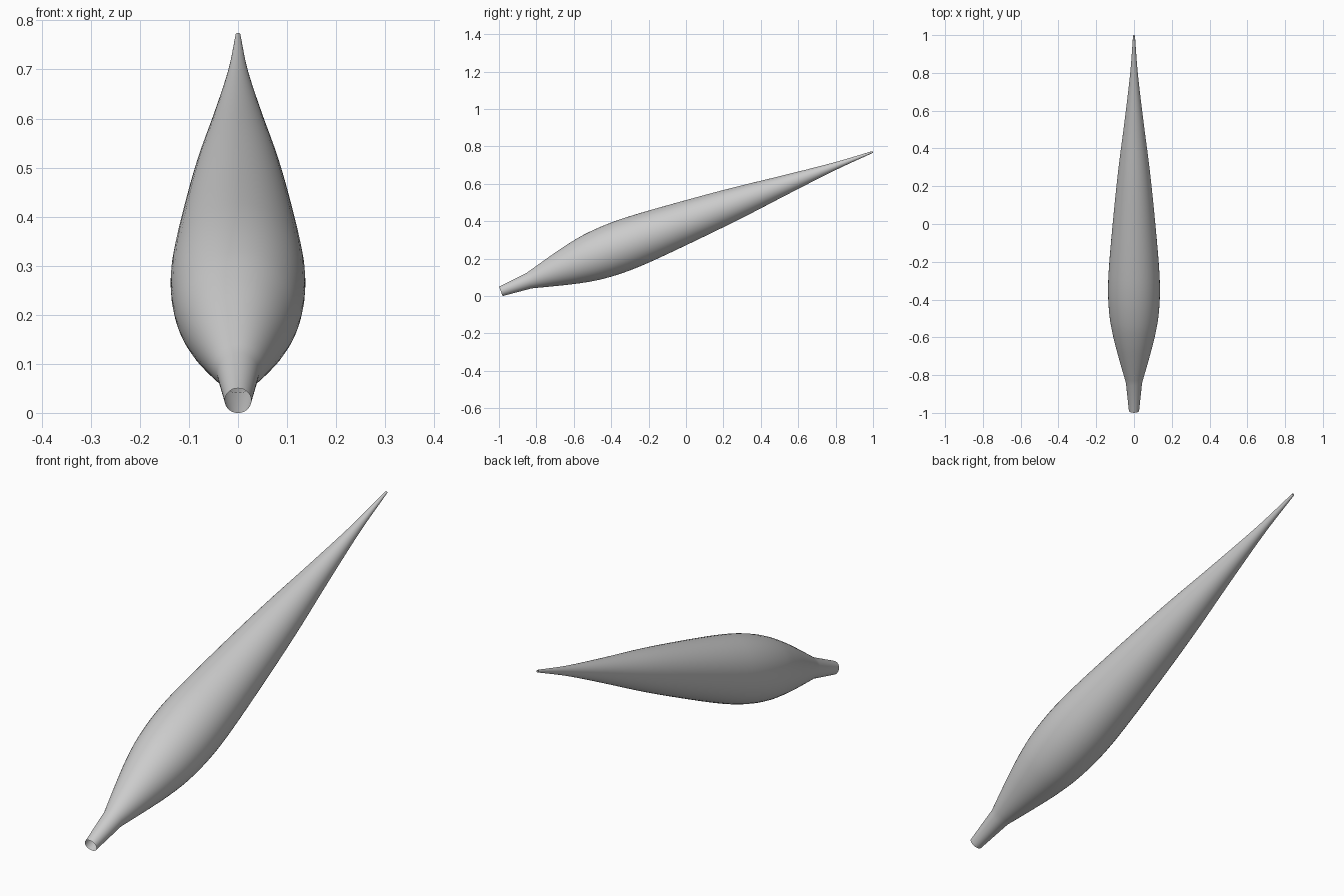
import bpy
import bmesh
import math
from mathutils import Matrix, Vector

cube = bpy.data.objects.get("Cube")
if cube:
    bpy.data.objects.remove(cube)

START = Vector((0, -0.99, 0.025))
END = Vector((0, 0.998, 0.77))
SEGMENTS = 48
STEPS = 5

# Radius against y along the slanted axis; the neck meets the body at a crease
NECK = [(-0.99, 0.027), (-0.84, 0.043)]
BODY = [(-0.84, 0.043), (-0.7, 0.083), (-0.6, 0.109), (-0.5, 0.128),
        (-0.38, 0.137), (-0.25, 0.134), (0.01, 0.112), (0.28, 0.084),
        (0.545, 0.05), (0.8, 0.02), (0.998, 0.005)]


def smooth_profile(points):
    """Cubic interpolation through the profile points."""
    pts = [Vector(p) for p in points]
    slopes = []
    for i in range(len(pts)):
        a, b = pts[max(i - 1, 0)], pts[min(i + 1, len(pts) - 1)]
        slopes.append((b.y - a.y) / (b.x - a.x))
    result = []
    for (a, b), m0, m1 in zip(zip(pts, pts[1:]), slopes, slopes[1:]):
        h = b.x - a.x
        for k in range(STEPS):
            t = k / STEPS
            s = 1 - t
            r = (a.y * (1 + 2 * t) * s * s + b.y * t * t * (3 - 2 * t)
                 + h * t * s * (m0 * s - m1 * t))
            result.append((a.x + h * t, r))
    return result + [points[-1]]


def lathe(name, profile, material):
    """Revolve the profile about the slanted axis, leaving the ends open."""
    axis = END - START
    bm = bmesh.new()
    verts = [bm.verts.new((r, 0, (y - START.y) / axis.y * axis.length))
             for y, r in profile]
    edges = [bm.edges.new(pair) for pair in zip(verts, verts[1:])]
    bmesh.ops.spin(bm, geom=verts + edges, cent=(0, 0, 0), axis=(0, 0, 1),
                   angle=math.tau, steps=SEGMENTS)
    bmesh.ops.remove_doubles(bm, verts=bm.verts, dist=0.0001)
    bmesh.ops.recalc_face_normals(bm, faces=bm.faces)
    tilt = math.atan2(axis.z, axis.y) - math.pi / 2
    bm.transform(Matrix.Translation(START) @ Matrix.Rotation(tilt, 4, "X"))
    # Make sure the surface faces outward
    centre = START + axis * 0.3
    face = min(bm.faces, key=lambda f: (f.calc_center_median() - centre).length)
    if face.normal.dot(face.calc_center_median() - centre) < 0:
        bmesh.ops.reverse_faces(bm, faces=bm.faces)
    mesh = bpy.data.meshes.new(name)
    bm.to_mesh(mesh)
    bm.free()
    mesh.materials.append(material)
    obj = bpy.data.objects.new(name, mesh)
    bpy.context.collection.objects.link(obj)
    bpy.ops.object.select_all(action="DESELECT")
    obj.select_set(True)
    bpy.context.view_layer.objects.active = obj
    bpy.ops.object.shade_smooth_by_angle(angle=math.radians(40))
    return obj


grey = bpy.data.materials.new("light_grey")
grey.use_nodes = True
colour = (0.6, 0.6, 0.6, 1)
grey.diffuse_color = colour
grey.node_tree.nodes["Principled BSDF"].inputs["Base Color"].default_value = colour

# Tapered pod with an open stem
lathe("tapered_pod", NECK[:1] + smooth_profile(BODY), grey)
